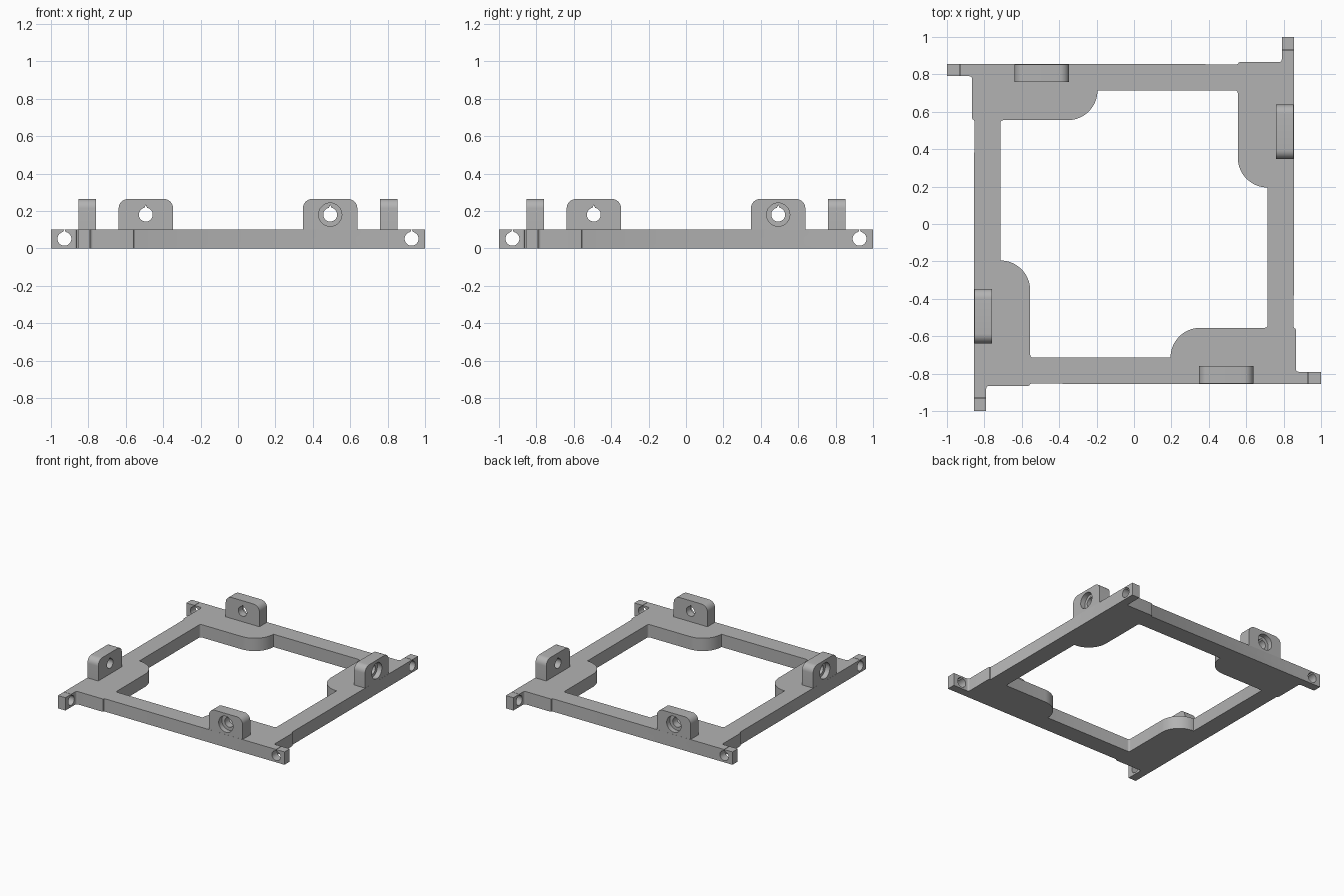
import bpy, bmesh, math
from mathutils import Matrix

if "Cube" in bpy.data.objects:
    bpy.data.objects.remove(bpy.data.objects["Cube"])

TURNS = [Matrix.Rotation(i * math.pi / 2, 4, 'Z') for i in range(4)]

grey = bpy.data.materials.new("plain grey")
grey.diffuse_color = (0.45, 0.45, 0.45, 1)
grey.use_nodes = True
grey.node_tree.nodes["Principled BSDF"].inputs["Base Color"].default_value = grey.diffuse_color


def arc(cx, cy, r, a0, a1, n):
    """Points on an arc, angles in degrees."""
    return [(cx + r * math.cos(math.radians(a0 + (a1 - a0) * i / n)),
             cy + r * math.sin(math.radians(a0 + (a1 - a0) * i / n))) for i in range(n + 1)]


def four_fold(points):
    """Chain a quarter outline into a closed loop around the centre."""
    return [(p.x, p.y) for m in TURNS for p in (m @ Matrix.Translation((x, y, 0)).translation for x, y in points)]


def prism(bm, points, lo, hi, along='Z', turn=Matrix()):
    def place(p, d):
        return turn @ Matrix.Translation((p[0], p[1], d) if along == 'Z' else (p[0], d, p[1])).translation
    a = [bm.verts.new(place(p, lo)) for p in points]
    b = [bm.verts.new(place(p, hi)) for p in points]
    n = len(points)
    bm.faces.new(a[::-1])
    bm.faces.new(b)
    for i in range(n):
        bm.faces.new((a[i], a[(i + 1) % n], b[(i + 1) % n], b[i]))


def finish(name, bm, helper=False):
    bmesh.ops.recalc_face_normals(bm, faces=bm.faces)
    mesh = bpy.data.meshes.new(name)
    bm.to_mesh(mesh)
    bm.free()
    mesh.materials.append(grey)
    obj = bpy.data.objects.new(name, mesh)
    bpy.context.collection.objects.link(obj)
    obj.hide_render = helper
    return obj


def bore(x, z, r=0.037):
    """Round hole with a small relief notch at the top."""
    return arc(x, z, r, 101, 439, 36) + [(x, z + r + 0.015)]


# Frame plate with a lug at each corner
outer = [(-0.855, -1), (-0.79, -1)] + arc(-0.775, -0.88, 0.015, 180, 90, 4)
outer += [(-0.568, -0.866)] + arc(-0.555, -0.866, 0.012, 180, 90, 4)
outer[-5:] = [(-0.56, -0.864), (-0.556, -0.857), (-0.55, -0.854)]
bm = bmesh.new()
prism(bm, four_fold(outer), 0, 0.1)
frame = finish("frame", bm)

# Central opening, leaving one rounded pad per side
inner = arc(-0.54, -0.7, 0.015, 180, 270, 4) + arc(0.355, -0.715, 0.16, 180, 90, 20)
bm = bmesh.new()
prism(bm, four_fold(inner), -0.1, 0.2)
opening = finish("opening_cutter", bm, True)

# Upright mounting tabs with rounded top corners
tab = [(0.347, 0.05), (0.638, 0.05)] + arc(0.588, 0.214, 0.05, 0, 90, 8) + arc(0.397, 0.214, 0.05, 90, 180, 8)
bm = bmesh.new()
for t in TURNS:
    prism(bm, tab, -0.854, -0.76, 'Y', t)
tabs = finish("tab_helper", bm, True)

# Holes through the tabs and corner lugs
bm = bmesh.new()
for t in TURNS:
    prism(bm, bore(0.493, 0.18), -0.9, -0.7, 'Y', t)
    prism(bm, bore(0.928, 0.051), -0.9, -0.75, 'Y', t)
bores = finish("bore_cutter", bm, True)

# Counterbores on the outside of the tabs
bm = bmesh.new()
for t in TURNS:
    prism(bm, arc(0.493, 0.18, 0.062, 0, 350, 35), -0.9, -0.815, 'Y', t)
counterbores = finish("counterbore_cutter", bm, True)

for tool, op in ((opening, 'DIFFERENCE'), (tabs, 'UNION'), (bores, 'DIFFERENCE'), (counterbores, 'DIFFERENCE')):
    mod = frame.modifiers.new(tool.name, 'BOOLEAN')
    mod.object, mod.operation, mod.solver = tool, op, 'EXACT'

# Bake the cuts, drop the helpers and smooth the curved walls
bpy.context.view_layer.objects.active = frame
frame.select_set(True)
for mod in list(frame.modifiers):
    bpy.ops.object.modifier_apply(modifier=mod.name)
for tool in (opening, tabs, bores, counterbores):
    bpy.data.objects.remove(tool)
bpy.ops.object.shade_smooth_by_angle(angle=math.radians(30))
